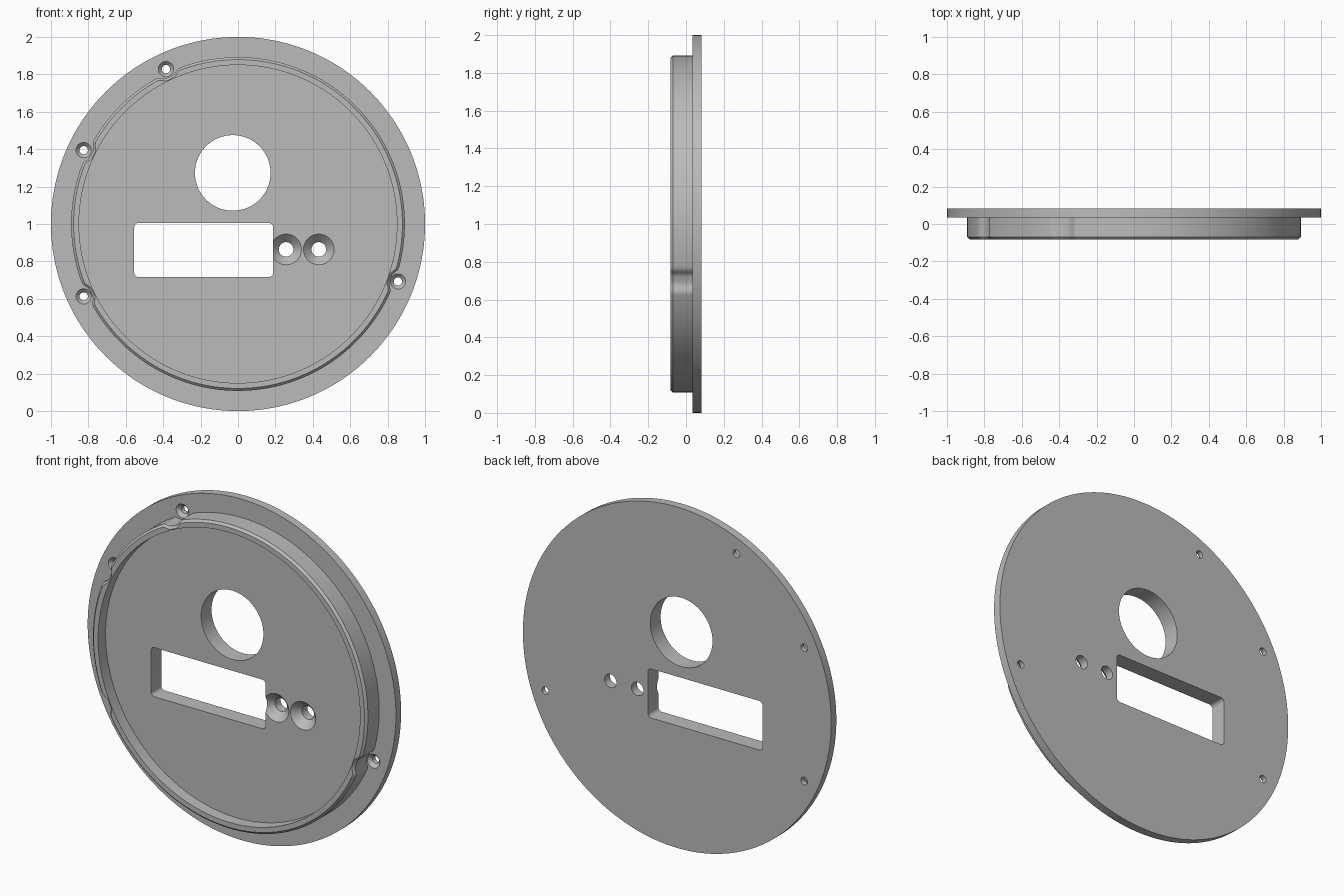
import bpy, bmesh, math
from math import cos, sin, pi

cube = bpy.data.objects.get("Cube")
if cube:
    bpy.data.objects.remove(cube, do_unlink=True)

BACK, FLANGE, FRONT, FLOOR = 0.083, 0.035, -0.083, -0.013
SCREWS = [(-0.385, 1.828), (-0.825, 1.395), (-0.825, 0.613), (0.855, 0.693)]
ANGLES = [math.atan2(z - 1, x) for x, z in SCREWS]

grey = bpy.data.materials.new("plain grey")
grey.use_nodes = True
colour = (0.5, 0.5, 0.5, 1)
grey.diffuse_color = colour
grey.node_tree.nodes["Principled BSDF"].inputs["Base Color"].default_value = colour


def loft(name, rings):
    """Solid through (outline, y) rings, capped at both ends."""
    bm = bmesh.new()
    loops = [[bm.verts.new((x, y, z)) for x, z in pts] for pts, y in rings]
    n = len(loops[0])
    for a, b in zip(loops, loops[1:]):
        for i in range(n):
            j = (i + 1) % n
            bm.faces.new((a[i], a[j], b[j], b[i]))
    bm.faces.new(loops[0])
    bm.faces.new(loops[-1])
    bmesh.ops.recalc_face_normals(bm, faces=bm.faces)
    mesh = bpy.data.meshes.new(name)
    bm.to_mesh(mesh)
    bm.free()
    mesh.materials.append(grey)
    obj = bpy.data.objects.new(name, mesh)
    bpy.context.collection.objects.link(obj)
    return obj


def circle(r, x=0, z=1, n=360):
    return [(x + r * cos(2 * pi * i / n), z + r * sin(2 * pi * i / n)) for i in range(n)]


def hub(r):
    """Hub outline with a smooth notch beside each screw hole."""
    pts = []
    for i in range(360):
        a = 2 * pi * i / 360
        gap = min(abs((a - s + pi) % (2 * pi) - pi) for s in ANGLES)
        t = min(max((0.075 - gap) / 0.05, 0), 1)
        rr = r - 0.024 * t * t * (3 - 2 * t)
        pts.append((rr * cos(a), 1 + rr * sin(a)))
    return pts


def rounded_rect(x0, x1, z0, z1, r, steps=6):
    pts = []
    corners = [(x1 - r, z1 - r), (x0 + r, z1 - r), (x0 + r, z0 + r), (x1 - r, z0 + r)]
    for k, (cx, cz) in enumerate(corners):
        for i in range(steps + 1):
            a = pi / 2 * (k + i / steps)
            pts.append((cx + r * cos(a), cz + r * sin(a)))
    return pts


def countersunk(x, z, wide, narrow, face, depth):
    """Cutter: straight in front of the face, cone below it, then a through hole."""
    return loft("countersink_cutter", [
        (circle(wide, x, z, 48), face - 0.03), (circle(wide, x, z, 48), face),
        (circle(narrow, x, z, 48), face + depth), (circle(narrow, x, z, 48), BACK + 0.1)])


# Flange, raised chamfered hub and recessed floor in one solid
plate = loft("round_cover_plate", [
    (circle(1), BACK), (circle(1), FLANGE),
    (hub(0.892), FLANGE), (hub(0.892), FRONT + 0.013), (hub(0.879), FRONT),
    (circle(0.85), FRONT), (circle(0.85), FLOOR)])

# Openings: round port, display window, button holes and rim screws
port = circle(0.202, -0.028, 1.273, 96)
window = rounded_rect(-0.555, 0.188, 0.717, 1.005, 0.022)
cutters = [loft("port_cutter", [(port, -0.2), (port, 0.2)]),
           loft("window_cutter", [(window, -0.2), (window, 0.2)])]
cutters += [countersunk(x, 0.864, 0.082, 0.039, FLOOR, 0.045) for x in (0.257, 0.432)]
cutters += [countersunk(x, z, 0.041, 0.022, FLANGE, 0.02) for x, z in SCREWS]

bpy.context.view_layer.objects.active = plate
for cutter in cutters:
    cutter.hide_render = True
    mod = plate.modifiers.new("cut", "BOOLEAN")
    mod.operation = "DIFFERENCE"
    mod.solver = "EXACT"
    mod.object = cutter
    bpy.ops.object.modifier_apply(modifier=mod.name)
    bpy.data.objects.remove(cutter, do_unlink=True)

# Smooth curved walls, crisp edges
bpy.ops.object.select_all(action="DESELECT")
plate.select_set(True)
bpy.ops.object.shade_smooth_by_angle(angle=math.radians(30))
